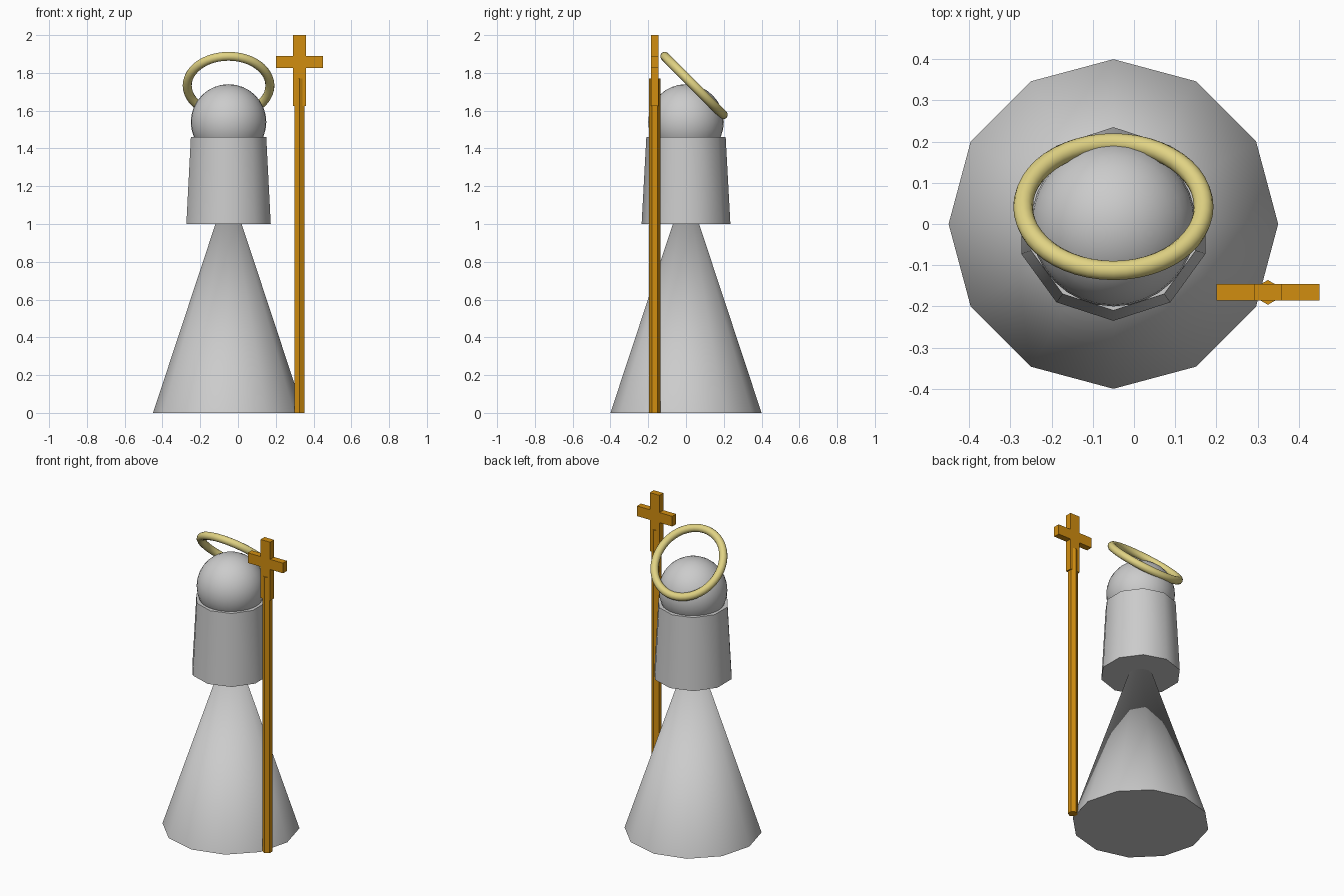
import bpy, math

if "Cube" in bpy.data.objects:
    bpy.data.objects.remove(bpy.data.objects["Cube"])

def material(name, rgb):
    m = bpy.data.materials.new(name)
    m.diffuse_color = (*rgb, 1)
    m.use_nodes = True
    m.node_tree.nodes["Principled BSDF"].inputs["Base Color"].default_value = m.diffuse_color
    return m

GREY = material("pale_grey", (0.60, 0.60, 0.60))
GOLD = material("pale_gold", (0.75, 0.65, 0.23))
BRASS = material("orange_brass", (0.64, 0.27, 0.005))

def finish(name, mat, angle=None):
    ob = bpy.context.object
    ob.name = name
    ob.data.materials.append(mat)
    if angle:
        bpy.ops.object.shade_smooth_by_angle(angle=math.radians(angle))
    return ob

def taper(name, mat, sides, r1, r2, z1, z2, x, y, angle=None):
    bpy.ops.mesh.primitive_cone_add(vertices=sides, radius1=r1, radius2=r2,
                                    depth=z2 - z1, location=(x, y, (z1 + z2) / 2))
    return finish(name, mat, angle)

def box(name, mat, lo, hi):
    bpy.ops.mesh.primitive_cube_add(size=1, location=[(a + b) / 2 for a, b in zip(lo, hi)])
    ob = finish(name, mat)
    ob.scale = [b - a for a, b in zip(lo, hi)]
    return ob

CX = -0.05  # figure axis

# Robe, torso and head
taper("robe", GREY, 12, 0.40, 0.0, 0.0, 1.21, CX, 0, 40)
taper("torso", GREY, 10, 0.235, 0.21, 1.0, 1.46, CX, 0, 40)
bpy.ops.mesh.primitive_uv_sphere_add(segments=32, ring_count=16, radius=0.2,
                                     location=(CX, 0, 1.54))
finish("head", GREY, 40)

# Halo tilted towards the back
bpy.ops.mesh.primitive_torus_add(major_radius=0.219, minor_radius=0.024,
                                 major_segments=48, minor_segments=12,
                                 location=(CX, 0.042, 1.733),
                                 rotation=(math.radians(-45), 0, 0))
finish("halo", GOLD, 40)

# Staff with cross
SX, SY = 0.325, -0.166
taper("staff", BRASS, 6, 0.03, 0.03, 0.0, 1.77, SX, SY)
box("cross_upright", BRASS, (SX - 0.034, SY - 0.02, 1.625), (SX + 0.034, SY + 0.02, 2.0))
box("cross_bar", BRASS, (SX - 0.125, SY - 0.02, 1.825), (SX + 0.125, SY + 0.02, 1.89))
